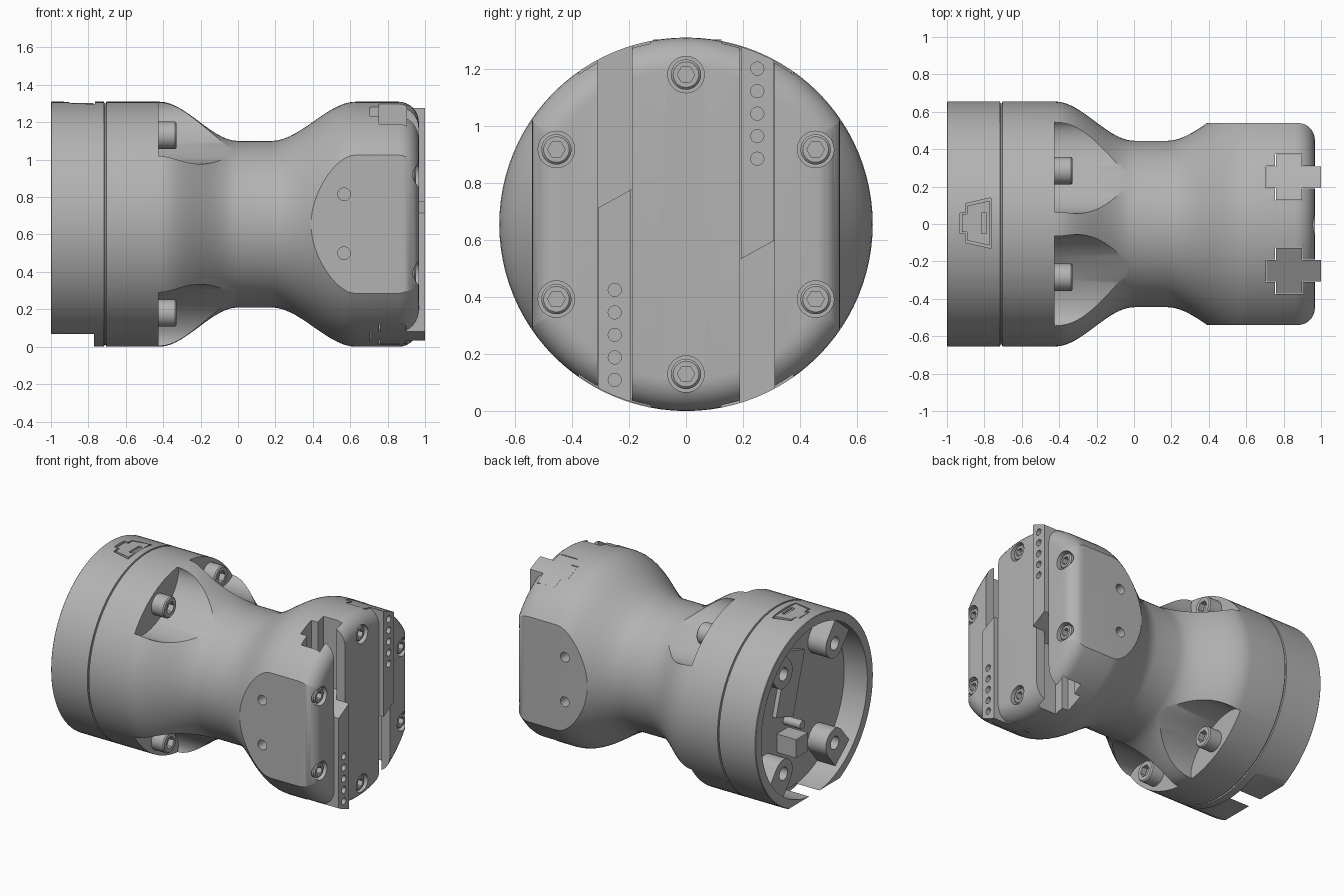
import bpy, bmesh, math
from mathutils import Matrix, Vector

cube = bpy.data.objects.get("Cube")
if cube:
    bpy.data.objects.remove(cube, do_unlink=True)

R = 0.655          # outer radius and height of the long axis
NECK = 0.445
FACE = 0.967       # tool end face
parts = []

grey = bpy.data.materials.new("metal_grey")
grey.use_nodes = True
grey.diffuse_color = (0.45, 0.45, 0.45, 1)
grey.node_tree.nodes["Principled BSDF"].inputs["Base Color"].default_value = (0.45, 0.45, 0.45, 1)


def finish(name, bm):
    bmesh.ops.recalc_face_normals(bm, faces=bm.faces)
    me = bpy.data.meshes.new(name)
    bm.to_mesh(me)
    bm.free()
    me.materials.append(grey)
    ob = bpy.data.objects.new(name, me)
    bpy.context.collection.objects.link(ob)
    parts.append(ob)
    return ob


def loft(name, rings):
    """Skin a list of closed rings and cap both ends."""
    bm = bmesh.new()
    rows = [[bm.verts.new(p) for p in ring] for ring in rings]
    n = len(rows[0])
    for a, b in zip(rows, rows[1:]):
        for i in range(n):
            j = (i + 1) % n
            bm.faces.new((a[i], a[j], b[j], b[i]))
    bm.faces.new(rows[0])
    bm.faces.new(rows[-1])
    return finish(name, bm)


def prism_x(name, pts, lo, hi):
    return loft(name, [[(x, y, z) for y, z in pts] for x in (lo, hi)])


def prism_z(name, pts, lo, hi):
    return loft(name, [[(x, y, z) for x, y in pts] for z in (lo, hi)])


def box(name, x, y, z):
    return prism_z(name, [(x[0], y[0]), (x[1], y[0]), (x[1], y[1]), (x[0], y[1])], *z)


def circle(r, n, y=0.0, z=R):
    return [(y + r * math.cos(2 * math.pi * i / n), z + r * math.sin(2 * math.pi * i / n)) for i in range(n)]


def rod_x(name, y, z, r, lo, hi, n=32):
    return prism_x(name, circle(r, n, y, z), lo, hi)


def revolve(name, profile, n=96):
    return loft(name, [[(x, y, z) for y, z in circle(r, n)] for x, r in profile])


def boolean(target, tools, op="DIFFERENCE"):
    bpy.context.view_layer.objects.active = target
    for tool in tools:
        mod = target.modifiers.new("cut", "BOOLEAN")
        mod.operation = op
        mod.solver = "EXACT"
        mod.object = tool
        bpy.ops.object.modifier_apply(modifier=mod.name)
        parts.remove(tool)
        bpy.data.objects.remove(tool, do_unlink=True)


def ease(x0, r0, x1, r1, n=14):
    out = []
    for i in range(n + 1):
        t = i / n
        out.append((x0 + (x1 - x0) * t, r0 + (r1 - r0) * t * t * (3 - 2 * t)))
    return out


def fillet(x, r, rad, n=8):
    return [(x - rad + rad * math.sin(a), r - rad + rad * math.cos(a))
            for a in (math.pi / 2 * i / n for i in range(n + 1))]


def screw(name, y, z, r, lo, hi):
    head = revolve(name, [(lo, r), (hi - 0.008, r), (hi, r - 0.008)], 32)
    head.data.transform(Matrix.Translation((0, y, z - R)))
    boolean(head, [rod_x("socket", y, z, r * 0.58, hi - 0.04, hi + 0.02, 6)])


# Base and neck, with the joint groove
base = revolve("base_body", [(-1, R - 0.004), (-0.996, R), (-0.716, R), (-0.714, R - 0.01), (-0.706, R - 0.01),
                             (-0.704, R)] + ease(-0.42, R, 0, NECK) + [(0.1, NECK)])
cuts = [rod_x("cavity", 0, R, 0.59, -1.1, -0.82, 96),
        box("bottom_flat", (-1.1, -0.77), (-1, 1), (-0.2, 0.068))]

# Scooped screw pockets around the base
for sy in (-1, 1):
    for sz in (-1, 1):
        out = Vector((0.285 * sy, 0.475 * sz)).normalized()
        side = Vector((-out.y, out.x))
        pts = []
        for u, v in circle(1, 48, 0, 0):
            p = out * (0.60 + 0.15 * v) + side * 0.28 * u
            pts.append((p.x, p.y + R))
        cuts.append(prism_x("pocket", pts, -0.425, 0.05))


# Port cover on top
def trapezoid(k):
    cx = -0.835
    return [(cx + k * x, 0.005 + k * y) for x, y in
            ((0.07, 0.135), (-0.065, 0.105), (-0.065, 0.055), (-0.095, 0.055),
             (-0.095, -0.055), (-0.065, -0.055), (-0.065, -0.105), (0.07, -0.135))]


cuts.append(prism_z("port_recess", trapezoid(1), 1.285, 1.4))
boolean(base, cuts)
cover = prism_z("port_cover", trapezoid(0.88), 1.27, 1.303)
boolean(cover, [box("port_slot", (-0.815, -0.788), (-0.05, 0.06), (1.29, 1.4))])

# Head: turned form trimmed by flat sides with rounded edges
head = revolve("head_body", [(0.1, NECK)] + ease(0.18, NECK, 0.63, R) + fillet(FACE, R, 0.11))
corner = fillet(FACE, 0.54, 0.09)
trim = prism_z("trim", [(0, 0.54)] + corner + [(x, -y) for x, y in reversed(corner)] + [(0, -0.54)], -0.2, 1.6)
boolean(head, [trim], "INTERSECT")


def tee(s, gap, top):
    """T-shaped section of the sliding track, as x and offset from its centre line."""
    n, w = 0.06 - gap, 0.125 - gap
    half = [(top, n), (0.9 - gap, n), (0.9 - gap, w), (0.755 + gap, w), (0.755 + gap, n), (0.705 + gap, n)]
    return [(x, s * 0.25 + y) for x, y in half + [(x, -y) for x, y in reversed(half)]]


cuts = [prism_z("slot", tee(s, 0, 1.1), -0.2, 1.6) for s in (-1, 1)]

# End screws in counterbores, threaded holes in the flat sides
ends = [(0.525 * math.sin(math.radians(a)), R + 0.525 * math.cos(math.radians(a))) for a in range(0, 360, 60)]
for y, z in ends:
    cuts.append(rod_x("counterbore", y, z, 0.064, 0.9, 1.1))
for s in (-1, 1):
    for z in (0.50, 0.815):
        hole = rod_x("side_hole", 0, 0, 0.034, -0.08, 0.08, 24)
        hole.data.transform(Matrix.Translation((0.567, s * 0.54, z)) @ Matrix.Rotation(math.pi / 2, 4, "Z"))
        cuts.append(hole)
boolean(head, cuts)
for y, z in ends:
    screw("end_screw", y, z, 0.053, 0.88, 0.952)

# Two opposed sliding jaws, each a half turn of the other
for name, s in (("left_jaw", 1), ("right_jaw", -1)):
    sect = tee(1, 0.003, 1.0)
    jaw = loft(name, [[(x, y, 0.565 + 0.55 * (y - 0.25)) for x, y in sect], [(x, y, 1.5) for x, y in sect]])
    boolean(jaw, [rod_x("limit", 0, R, R - 0.003, 0.5, 1.2, 96)], "INTERSECT")
    boolean(jaw, [rod_x("jaw_hole", 0.25, 0.885 + 0.079 * i, 0.023, 0.95, 1.1, 24) for i in range(5)])
    if s < 0:
        jaw.data.transform(Matrix.Translation((0, 0, R)) @ Matrix.Rotation(math.pi, 4, "X")
                           @ Matrix.Translation((0, 0, -R)))

# Pocket screws and the mounting bosses inside the base
for sy in (-1, 1):
    for sz in (-1, 1):
        screw("base_screw", 0.285 * sy, R + 0.475 * sz, 0.073, -0.44, -0.328)
        c = Vector((0.285 * sy, 0.35 * sz))
        start = math.atan2(c.y, c.x) + math.pi / 2
        arc = [c + 0.1 * Vector((math.cos(start + math.pi * i / 16), math.sin(start + math.pi * i / 16)))
               for i in range(17)]
        grow = c.normalized() * 0.13
        pts = [arc[0] + grow] + arc + [arc[-1] + grow]
        boss = prism_x("mounting_boss", [(p.x, p.y + R) for p in pts], -0.96, -0.81)
        boolean(boss, [rod_x("boss_hole", c.x, c.y + R, 0.045, -1.1, -0.84, 24)])

# Connector, locating pin and circuit cover on the cavity floor
box("connector", (-0.97, -0.81), (0.03, 0.16), (0.37, 0.50))
rod_x("locating_pin", 0.06, 0.56, 0.03, -0.95, -0.81, 24)
plate = box("circuit_cover", (-0.85, -0.81), (-0.1, 0.1), (-0.22, 0.22))
plate.data.transform(Matrix.Translation((0, 0.05, 0.82)) @ Matrix.Rotation(0.3, 4, "X"))

bpy.ops.object.select_all(action="DESELECT")
for ob in parts:
    ob.select_set(True)
bpy.context.view_layer.objects.active = head
bpy.ops.object.shade_smooth_by_angle(angle=math.radians(30))
